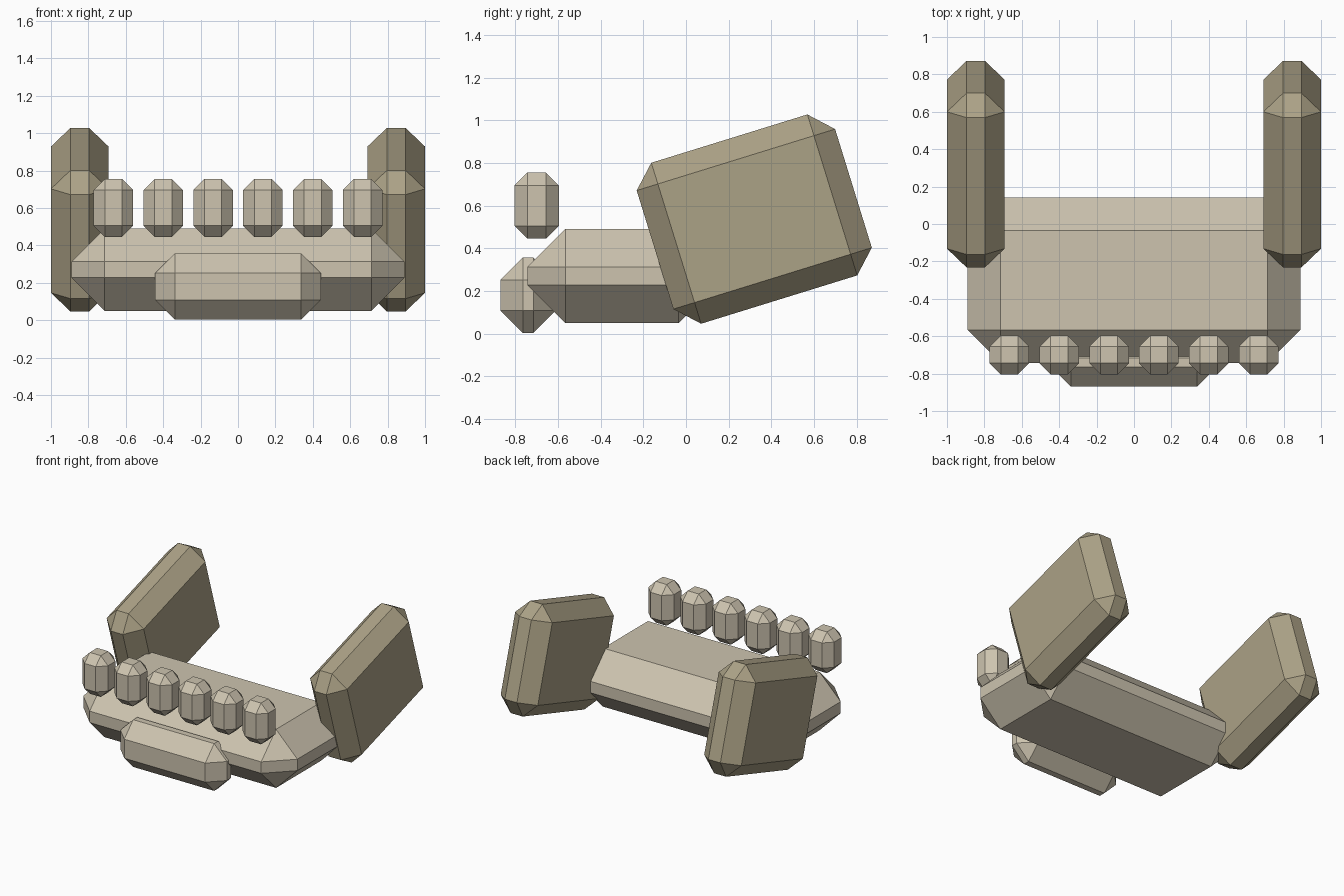
import bpy, math
from mathutils import Vector

cube = bpy.data.objects.get("Cube")
if cube:
    bpy.data.objects.remove(cube, do_unlink=True)


def material(name, color):
    mat = bpy.data.materials.new(name)
    mat.use_nodes = True
    mat.diffuse_color = color
    mat.node_tree.nodes["Principled BSDF"].inputs["Base Color"].default_value = color
    return mat


bone = material("pale bone", (0.61, 0.55, 0.43, 1))
clay = material("clay brown", (0.41, 0.36, 0.24, 1))


def chamfered_box(name, center, size, chamfer, mat, tilt=0.0):
    """Flat-shaded box with every edge cut once, tilted about x."""
    bpy.ops.mesh.primitive_cube_add(size=1, location=center)
    obj = bpy.context.object
    obj.name = name
    for v in obj.data.vertices:
        v.co = v.co * Vector(size)
    obj.rotation_euler.x = math.radians(tilt)
    bevel = obj.modifiers.new("chamfer", 'BEVEL')
    bevel.width = chamfer
    bevel.segments = 1
    bevel.limit_method = 'NONE'
    obj.data.materials.append(mat)
    return obj


# Wide slab and the bar low on its front
chamfered_box("base_slab", (0, -0.30, 0.27), (1.78, 0.886, 0.44), 0.177, bone)
chamfered_box("front_bar", (0, -0.74, 0.18), (0.885, 0.26, 0.355), 0.106, bone)

# Row of small upright blocks floating above the front edge
for i in range(6):
    x = (i - 2.5) * 0.2665
    chamfered_box(f"upright_block_{i + 1}", (x, -0.70, 0.60),
                  (0.212, 0.208, 0.31), 0.06, bone)

# Tilted panel on each side
for side, x in (("left", 0.846), ("right", -0.846)):
    chamfered_box(f"{side}_side_panel", (x, 0.32, 0.537),
                  (0.308, 0.974, 0.79), 0.104, clay, tilt=17.2)
